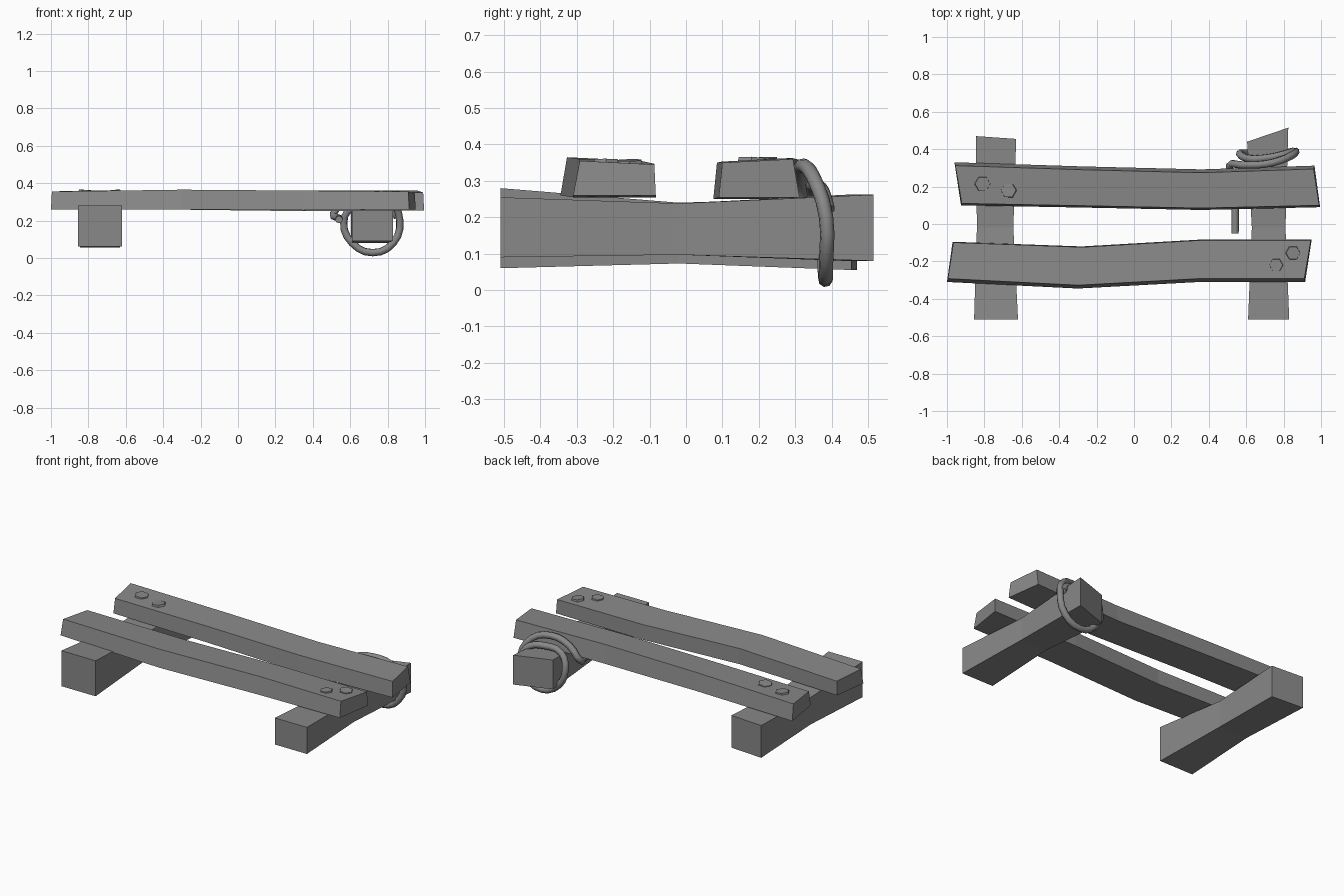
import bpy, bmesh, math
from mathutils import Vector

cube = bpy.data.objects.get("Cube")
if cube:
    bpy.data.objects.remove(cube)


def make_material(name, value):
    mat = bpy.data.materials.new(name)
    mat.use_nodes = True
    colour = (value, value, value, 1)
    mat.diffuse_color = colour
    mat.node_tree.nodes["Principled BSDF"].inputs["Base Color"].default_value = colour
    return mat


grey = make_material("weathered grey", 0.25)


def finish(bm, name):
    bmesh.ops.recalc_face_normals(bm, faces=bm.faces)
    mesh = bpy.data.meshes.new(name)
    bm.to_mesh(mesh)
    bm.free()
    mesh.materials.append(grey)
    obj = bpy.data.objects.new(name, mesh)
    bpy.context.collection.objects.link(obj)
    return obj


def loft(name, sections):
    """Skin a row of four-cornered sections and cap both ends."""
    bm = bmesh.new()
    rings = [[bm.verts.new(p) for p in s] for s in sections]
    for a, b in zip(rings, rings[1:]):
        for i in range(4):
            j = (i + 1) % 4
            bm.faces.new((a[i], a[j], b[j], b[i]))
    bm.faces.new(rings[0])
    bm.faces.new(rings[-1])
    return finish(bm, name)


def beam(name, stations):
    # station: y at the -x side, y at the +x side, x range, z range
    loft(name, [[(x0, ya, z0), (x1, yb, z0), (x1, yb, z1), (x0, ya, z1)]
                for ya, yb, x0, x1, z0, z1 in stations])


def plank(name, stations, lean_front, lean_back):
    # station: x at the front and back edges, y range, bottom z, top z front and back
    loft(name, [[(xf, y0, z), (xb, y1, z),
                 (xb * 0.995, y1 - lean_back, zb), (xf * 0.995, y0 + lean_front, zf)]
                for xf, xb, y0, y1, z, zf, zb in stations])


# Cross beams, pinched at the middle
beam("right_beam", [(-0.51, -0.51, -0.855, -0.62, 0.06, 0.28),
                    (-0.02, -0.02, -0.84, -0.645, 0.073, 0.24),
                    (0.47, 0.455, -0.845, -0.63, 0.055, 0.255)])
beam("left_beam", [(-0.51, -0.51, 0.61, 0.83, 0.09, 0.255),
                   (-0.02, -0.02, 0.63, 0.81, 0.097, 0.238),
                   (0.44, 0.515, 0.605, 0.825, 0.08, 0.262)])

# Long planks, slightly crooked
plank("front_plank", [(-1.0, -0.97, -0.31, -0.095, 0.26, 0.355, 0.345),
                      (-0.3, -0.28, -0.345, -0.12, 0.26, 0.365, 0.355),
                      (0.35, 0.36, -0.31, -0.083, 0.255, 0.36, 0.347),
                      (0.915, 0.95, -0.31, -0.083, 0.26, 0.355, 0.345)], 0.018, 0.004)
plank("back_plank", [(-0.925, -0.96, 0.1, 0.33, 0.26, 0.35, 0.358),
                     (-0.28, -0.28, 0.088, 0.308, 0.258, 0.353, 0.363),
                     (0.36, 0.36, 0.075, 0.292, 0.25, 0.35, 0.36),
                     (0.995, 0.965, 0.09, 0.312, 0.255, 0.35, 0.36)], 0.01, 0.018)


# Flat six-sided nail heads, each a little tilted
def nail(name, x, y, z, radius, tilt):
    bm = bmesh.new()
    bmesh.ops.create_cone(bm, cap_ends=True, segments=6, radius1=radius,
                          radius2=radius * 0.9, depth=0.02)
    obj = finish(bm, name)
    obj.location = (x, y, z)
    obj.rotation_euler = (tilt, tilt, math.radians(30))


nail("back_nail_outer", -0.81, 0.215, 0.353, 0.045, 0.05)
nail("back_nail_inner", -0.67, 0.18, 0.352, 0.045, -0.08)
nail("front_nail_outer", 0.85, -0.155, 0.347, 0.042, 0.06)
nail("front_nail_inner", 0.76, -0.22, 0.349, 0.04, -0.04)

# Rope: hanging tail, over the beam, round below and back over the top
path = [(0.54, -0.05, 0.205), (0.54, 0.1, 0.21), (0.535, 0.24, 0.215),
        (0.51, 0.31, 0.235), (0.58, 0.315, 0.31), (0.7, 0.32, 0.342),
        (0.81, 0.35, 0.31), (0.865, 0.385, 0.2), (0.83, 0.385, 0.08),
        (0.72, 0.383, 0.028), (0.61, 0.38, 0.08), (0.565, 0.375, 0.19),
        (0.61, 0.35, 0.27), (0.72, 0.355, 0.287), (0.81, 0.375, 0.27),
        (0.85, 0.39, 0.22)]
curve = bpy.data.curves.new("rope", "CURVE")
curve.dimensions = "3D"
curve.bevel_depth = 0.02
curve.bevel_resolution = 2
curve.resolution_u = 3
curve.use_fill_caps = True
spline = curve.splines.new("BEZIER")
spline.bezier_points.add(len(path) - 1)
for point, co in zip(spline.bezier_points, path):
    point.co = Vector(co)
    point.handle_left_type = point.handle_right_type = "AUTO"
curve.materials.append(grey)
rope = bpy.data.objects.new("rope", curve)
bpy.context.collection.objects.link(rope)
bpy.ops.object.select_all(action="DESELECT")
rope.select_set(True)
bpy.context.view_layer.objects.active = rope
bpy.ops.object.convert(target="MESH")
bpy.ops.object.shade_smooth_by_angle(angle=math.radians(50))
